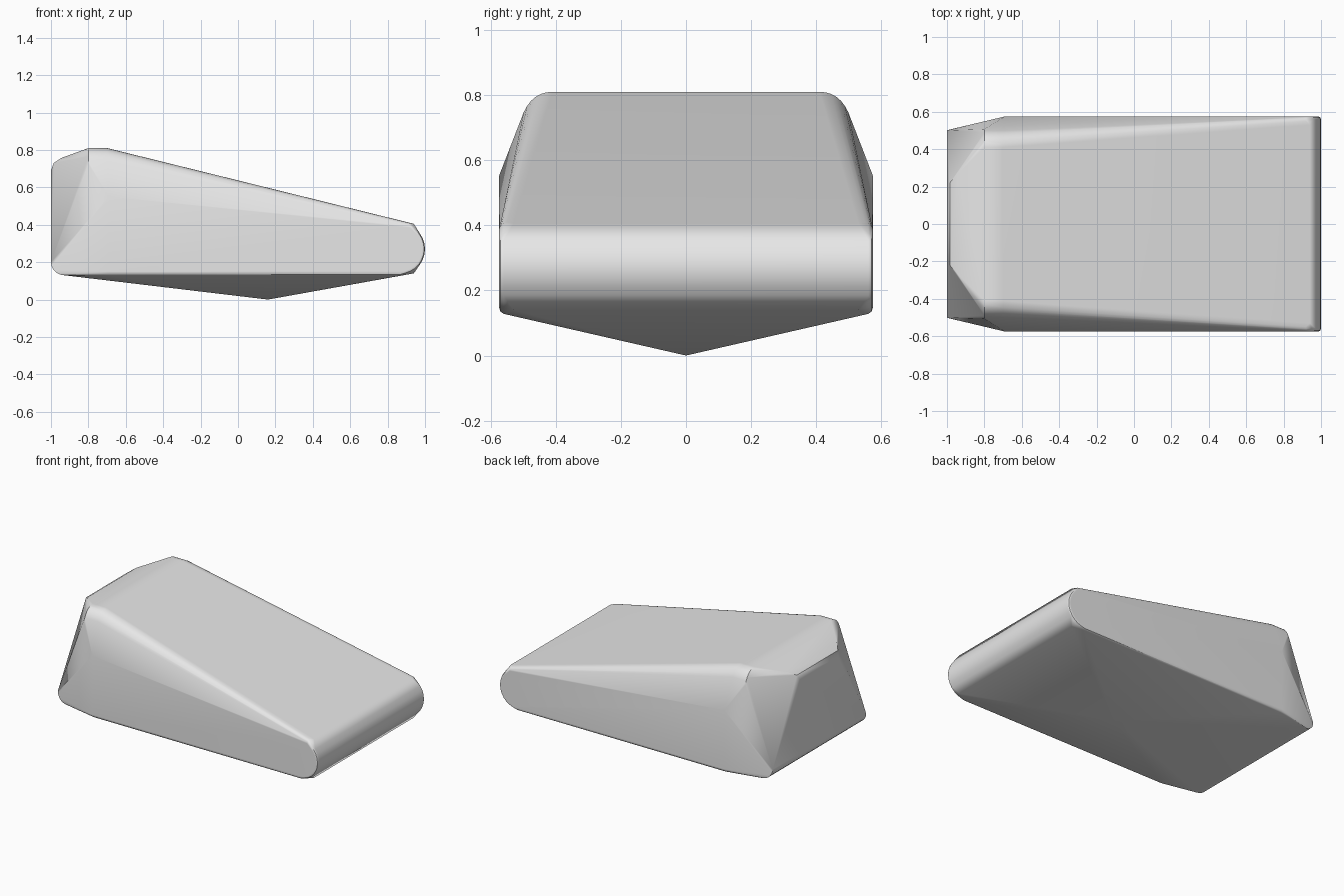
import bpy
import bmesh
import math
from mathutils import Vector

cube = bpy.data.objects.get("Cube")
if cube:
    bpy.data.objects.remove(cube, do_unlink=True)

HALF = 0.575      # half depth of the side walls
points = []


def add(x, y, z):
    """Store a point and its mirror across the centre plane."""
    points.extend([(x, y, z), (x, -y, z)])


def edge_round(x, a, corner, b, steps=7):
    """Rounded (y, z) shoulder at station x."""
    a, corner, b = Vector(a), Vector(corner), Vector(b)
    for i in range(steps + 1):
        t = i / steps
        p = a * (1 - t) ** 2 + corner * 2 * t * (1 - t) + b * t * t
        add(x, p.x, p.y)


def nose_arc(y, rx, rz, steps=14):
    """Half-round nose outline in the x-z plane."""
    for i in range(steps + 1):
        t = math.pi * (i / steps - 0.5)
        add(0.87 + rx * math.cos(t), y, 0.27 + rz * math.sin(t))


# Shoulders: broad at the tall end, tight at the nose
for x in (-0.8, -0.7):
    edge_round(x, (0.41, 0.81), (0.48, 0.81), (0.507, 0.725))
edge_round(0.92, (0.55, 0.409), (0.572, 0.405), (HALF, 0.385), 4)

# Rounded nose
nose_arc(0.56, 0.13, 0.135)
nose_arc(0.57, 0.125, 0.13)
nose_arc(HALF, 0.115, 0.12)
for z in (0.405, 0.14):
    add(0.94, 0.53, z)

# Side walls and lower rim
add(-0.69, HALF, 0.55)
for x in (-0.69, 0.87):
    add(x, HALF, 0.15)
    add(x, 0.57, 0.135)
    add(x, 0.56, 0.128)

# Tall end: tapered face with softened top and bottom
add(-1, 0.2, 0.69)
add(-0.985, 0.22, 0.73)
add(-0.945, 0.265, 0.757)
for i in range(6):
    t = math.pi / 2 * i / 5
    add(-0.93 - 0.07 * math.cos(t), 0.5 + 0.012 * i / 5, 0.2 - 0.07 * math.sin(t))

# Shallow point underneath
points.append((0.16, 0, 0))

bm = bmesh.new()
for p in points:
    bm.verts.new(p)
hull = bmesh.ops.convex_hull(bm, input=bm.verts[:])
loose = {g for g in hull["geom_interior"] + hull["geom_unused"]
         if isinstance(g, bmesh.types.BMVert)}
bmesh.ops.delete(bm, geom=list(loose), context='VERTS')
bmesh.ops.dissolve_limit(bm, angle_limit=math.radians(0.5),
                         verts=bm.verts[:], edges=bm.edges[:])
bmesh.ops.recalc_face_normals(bm, faces=bm.faces[:])

mesh = bpy.data.meshes.new("wedge_stone")
bm.to_mesh(mesh)
bm.free()
stone = bpy.data.objects.new("wedge_stone", mesh)
bpy.context.collection.objects.link(stone)

# Plain grey
grey = bpy.data.materials.new("plain_grey")
grey.use_nodes = True
colour = (0.8, 0.8, 0.8, 1)
grey.diffuse_color = colour
grey.node_tree.nodes["Principled BSDF"].inputs["Base Color"].default_value = colour
mesh.materials.append(grey)

# Smooth rounds, crisp facets
bpy.ops.object.select_all(action='DESELECT')
stone.select_set(True)
bpy.context.view_layer.objects.active = stone
bpy.ops.object.shade_smooth_by_angle(angle=math.radians(28))
weighted = stone.modifiers.new("weighted_normals", 'WEIGHTED_NORMAL')
weighted.keep_sharp = True
